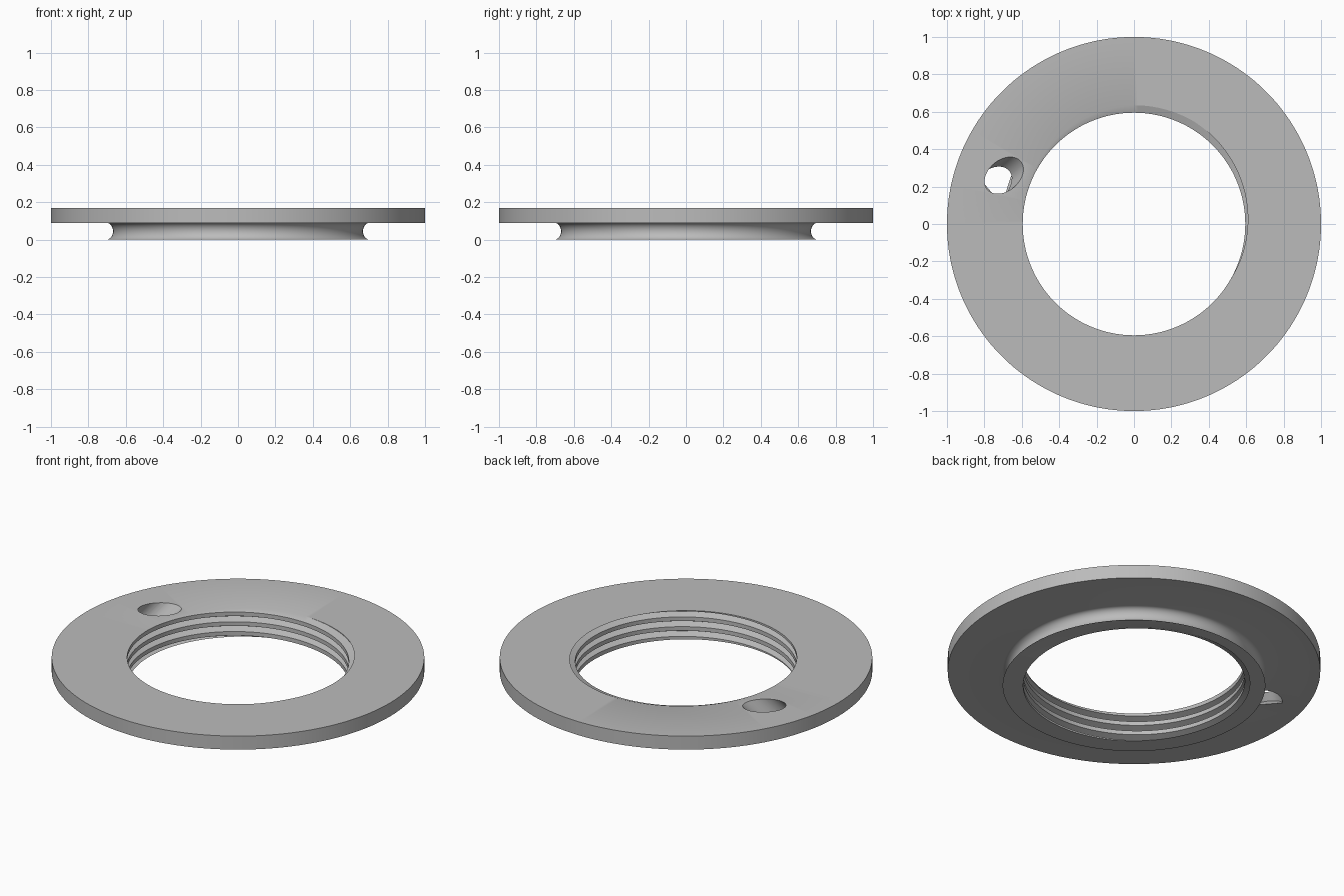
import bpy, bmesh
from math import pi, sin, cos, radians, tau
from mathutils import Vector

if "Cube" in bpy.data.objects:
    bpy.data.objects.remove(bpy.data.objects["Cube"], do_unlink=True)

SEGMENTS = 180
TOP, FLANGE_Z = 0.17, 0.09          # flange top and underside
PITCH, MINOR, MAJOR = 0.0577, 0.595, 0.635
ROOT, OPEN = 15 / 360, 105 / 360    # half widths of the thread groove, in turns
START = 75 / 360                    # where the groove meets the top face

metal = bpy.data.materials.new("grey metal")
metal.use_nodes = True
grey = (0.5, 0.5, 0.5, 1)
metal.diffuse_color = grey
metal.node_tree.nodes["Principled BSDF"].inputs["Base Color"].default_value = grey


def groove_radius(z, turn):
    """Radius of the threaded bore at a height and angle."""
    phase = (z - TOP) / PITCH - turn + START
    d = abs(phase - round(phase))
    t = min(max((d - ROOT) / (OPEN - ROOT), 0), 1)
    return MAJOR + (MINOR - MAJOR) * t


def section(turn):
    """Closed section of the ring at one angle, as (radius, height) points."""
    points = []
    for k in range(-5, 3):
        for offset in (-OPEN, -ROOT, ROOT, OPEN):
            z = TOP + (k + turn - START + offset) * PITCH
            z = min(max(z, 0), TOP)
            points.append((groove_radius(z, turn), z))
    # flange rim, then the rounded neck of the collar
    points += [(1, TOP), (1, FLANGE_Z)]
    for i in range(17):
        a = pi * i / 16
        points.append((0.705 - 0.037 * sin(a), FLANGE_Z / 2 * (1 + cos(a))))
    return points


# Threaded ring with flange and collar
bm = bmesh.new()
columns = []
for i in range(SEGMENTS + 1):
    turn = i / SEGMENTS
    a = turn * tau
    columns.append([bm.verts.new((r * cos(a), r * sin(a), z)) for r, z in section(turn)])
for left, right in zip(columns, columns[1:]):
    for j in range(len(left)):
        n = (j + 1) % len(left)
        bm.faces.new((left[j], left[n], right[n], right[j]))
bmesh.ops.remove_doubles(bm, verts=bm.verts, dist=1e-5)
bmesh.ops.recalc_face_normals(bm, faces=bm.faces)
mesh = bpy.data.meshes.new("threaded_flange_ring")
bm.to_mesh(mesh)
bm.free()
mesh.materials.append(metal)
ring = bpy.data.objects.new("threaded_flange_ring", mesh)
bpy.context.collection.objects.link(ring)

# Slanted drill for the pin hole, ending in a flat face
slope = radians(40)
axis = Vector((-cos(slope), -sin(slope), -1)).normalized()
entry = Vector((-0.695, 0.26, TOP))
above, below = 0.3, 0.134
bpy.ops.mesh.primitive_cylinder_add(
    vertices=64, radius=0.0825, depth=above + below,
    location=entry + axis * (below - above) / 2,
    rotation=axis.to_track_quat('Z', 'Y').to_euler())
drill = bpy.context.object
drill.name = "pin_hole_cutter"
drill.hide_render = True
drill.data.materials.append(metal)

cut = ring.modifiers.new("pin hole", 'BOOLEAN')
cut.operation = 'DIFFERENCE'
cut.solver = 'EXACT'
cut.object = drill

bpy.ops.object.select_all(action='DESELECT')
ring.select_set(True)
bpy.context.view_layer.objects.active = ring
bpy.ops.object.modifier_apply(modifier=cut.name)
bpy.data.objects.remove(drill, do_unlink=True)
bpy.ops.object.shade_smooth_by_angle(angle=radians(30))
